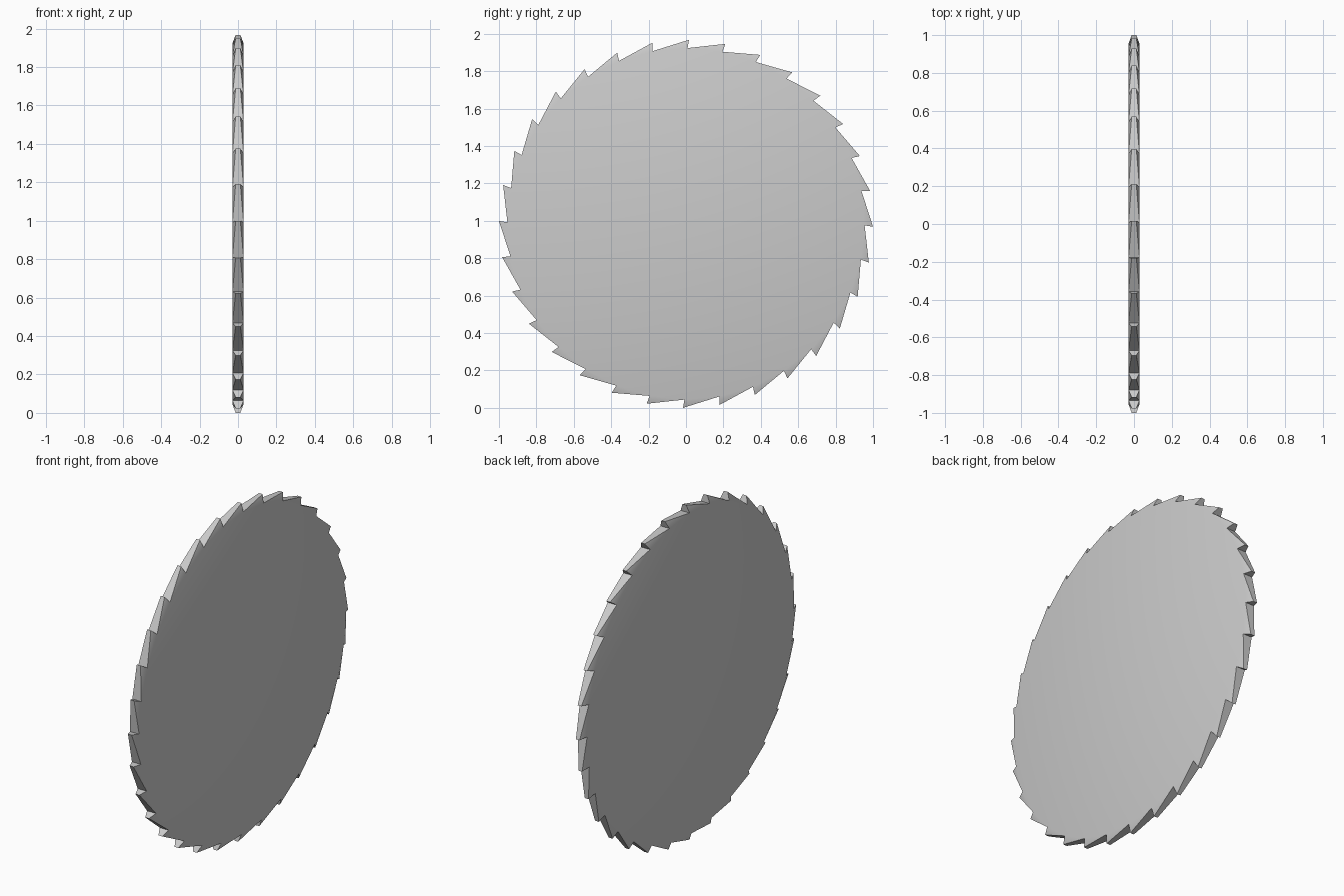
import bpy, bmesh
from math import sin, cos, radians
from mathutils import Vector

if "Cube" in bpy.data.objects:
    bpy.data.objects.remove(bpy.data.objects["Cube"])

TEETH = 32
STEP = 360 / TEETH
CZ = 0.984           # disc centre height (slightly squashed vertically)
HALF_BODY = 0.029    # half thickness of the disc
HALF_TIP = 0.012     # half thickness at each tooth tip


def point(x, radius, degrees):
    a = radians(degrees)
    return Vector((x, radius * cos(a), CZ + CZ * radius * sin(a)))


bm = bmesh.new()
rings = {}
for side in (-1, 1):
    # gullets form the flat disc outline, tips are thinner
    rings[side] = (
        [bm.verts.new(point(side * HALF_BODY, 0.955, -0.5 - i * STEP)) for i in range(TEETH)],
        [bm.verts.new(point(side * HALF_TIP, 1.0, -0.9 - i * STEP)) for i in range(TEETH)],
    )
    bm.faces.new(rings[side][0])

# raked saw teeth: bevelled cheeks, long back, short front
(gl, tl), (gr, tr) = rings[-1], rings[1]
for i in range(TEETH):
    p = i - 1
    bm.faces.new((gl[p], gl[i], tl[i]))
    bm.faces.new((gr[p], gr[i], tr[i]))
    bm.faces.new((gl[p], tl[i], tr[i], gr[p]))
    bm.faces.new((tl[i], gl[i], gr[i], tr[i]))
bmesh.ops.recalc_face_normals(bm, faces=bm.faces)

mesh = bpy.data.meshes.new("saw_blade")
bm.to_mesh(mesh)
bm.free()
blade = bpy.data.objects.new("saw_blade", mesh)
bpy.context.collection.objects.link(blade)

# smooth cheeks into the disc, keep tooth edges sharp
bpy.context.view_layer.objects.active = blade
blade.select_set(True)
bpy.ops.object.shade_smooth_by_angle(angle=radians(30))
